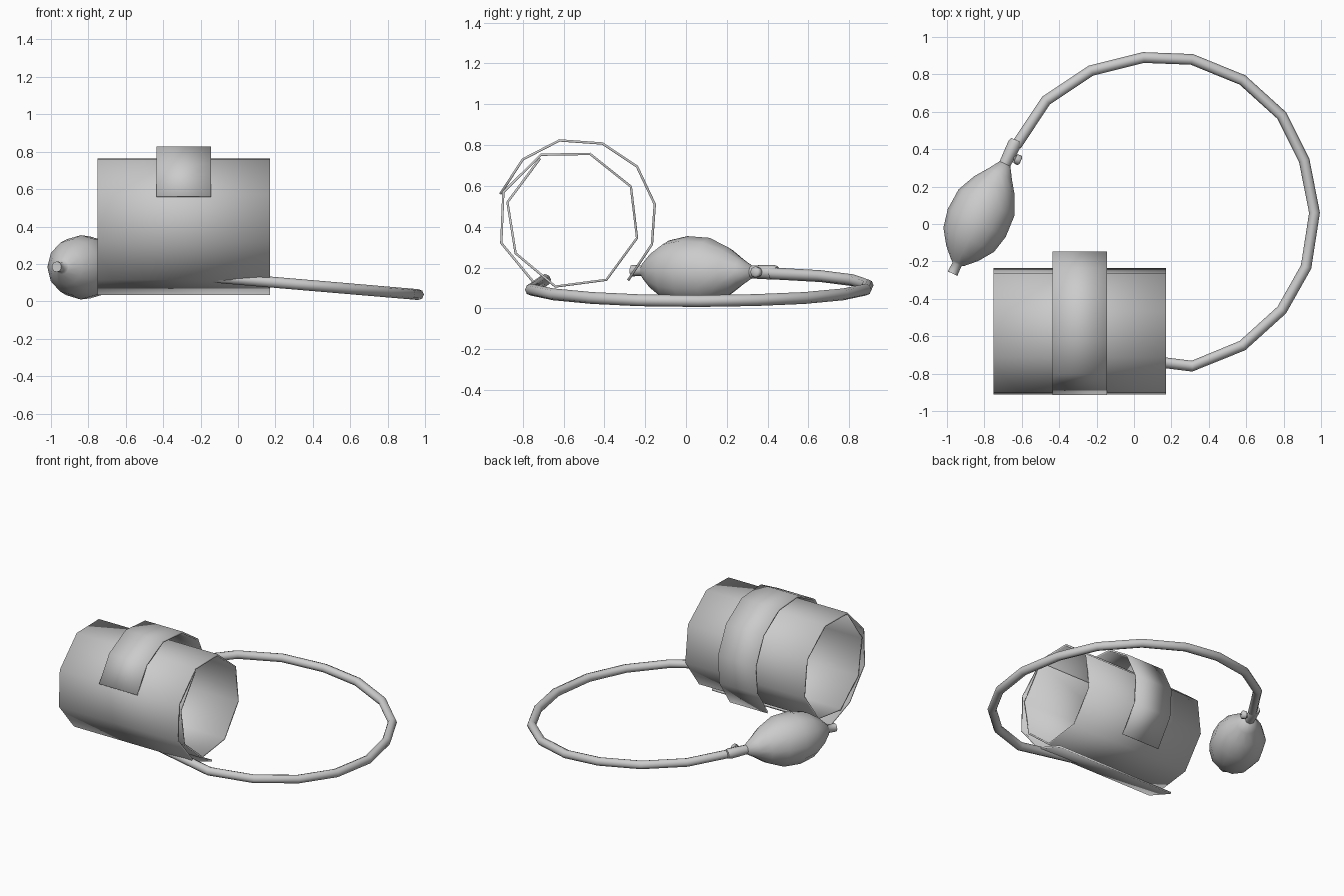
import bpy, bmesh, math
from mathutils import Vector

cube = bpy.data.objects.get("Cube")
if cube:
    bpy.data.objects.remove(cube, do_unlink=True)

grey = bpy.data.materials.new("light_grey")
grey.use_nodes = True
grey.diffuse_color = (0.6, 0.6, 0.6, 1)
grey.node_tree.nodes["Principled BSDF"].inputs["Base Color"].default_value = (0.6, 0.6, 0.6, 1)


def finish(name, bm, angle=60):
    bmesh.ops.recalc_face_normals(bm, faces=bm.faces)
    mesh = bpy.data.meshes.new(name)
    bm.to_mesh(mesh)
    bm.free()
    obj = bpy.data.objects.new(name, mesh)
    bpy.context.collection.objects.link(obj)
    mesh.materials.append(grey)
    bpy.ops.object.select_all(action='DESELECT')
    obj.select_set(True)
    bpy.context.view_layer.objects.active = obj
    bpy.ops.object.shade_smooth_by_angle(angle=math.radians(angle))
    return obj


def sheet(name, profile, x0, x1, thickness):
    """Bent cloth: a (y, z) profile drawn out along x, with thickness."""
    bm = bmesh.new()
    rows = [[bm.verts.new((x, y, z)) for x in (x0, x1)] for y, z in profile]
    for a, b in zip(rows, rows[1:]):
        bm.faces.new((a[0], a[1], b[1], b[0]))
    # thicken by hand-free modifier so that the rims are closed
    obj = finish(name, bm)
    mod = obj.modifiers.new("thickness", 'SOLIDIFY')
    mod.thickness = thickness
    mod.offset = 0
    return obj


def sweep(name, path, radii, sides):
    """Round section carried along a path, capped at both ends."""
    pts = [Vector(p) for p in path]
    bm = bmesh.new()
    rings = []
    for i, (p, r) in enumerate(zip(pts, radii)):
        d = (pts[min(i + 1, len(pts) - 1)] - pts[max(i - 1, 0)]).normalized()
        side = d.cross(Vector((0, 0, 1))).normalized()
        up = side.cross(d)
        angles = [2 * math.pi * k / sides for k in range(sides)]
        rings.append([bm.verts.new(p + r * (math.cos(a) * side + math.sin(a) * up))
                      for a in angles])
    for a, b in zip(rings, rings[1:]):
        for k in range(sides):
            n = (k + 1) % sides
            bm.faces.new((a[k], a[n], b[n], b[k]))
    bm.faces.new(rings[0])
    bm.faces.new(rings[-1])
    return finish(name, bm)


# Cuff: one sheet rolled from the loose bottom flap round to the inner end
cuff = [(-0.53, 0.04), (-0.74, 0.12), (-0.905, 0.32), (-0.895, 0.57),
        (-0.71, 0.753), (-0.47, 0.757), (-0.27, 0.597), (-0.24, 0.345),
        (-0.39, 0.14), (-0.64, 0.107), (-0.835, 0.27), (-0.875, 0.52),
        (-0.715, 0.735)]
sheet("cuff", cuff, -0.75, 0.17, 0.012)

# Closing strap over the cuff
strap = [(-0.91, 0.56), (-0.80, 0.73), (-0.62, 0.823), (-0.41, 0.808),
         (-0.24, 0.695), (-0.153, 0.51), (-0.167, 0.314), (-0.284, 0.137)]
sheet("strap", strap, -0.435, -0.145, 0.012)

# Hose: a loop that climbs steadily from its far side to the bulb
loop = [(-0.25, -0.69), (0.31, -0.76), (0.58, -0.65), (0.79, -0.46),
        (0.92, -0.23), (0.965, 0.06), (0.91, 0.34), (0.79, 0.58),
        (0.58, 0.77), (0.31, 0.88), (0.05, 0.89), (-0.23, 0.82),
        (-0.47, 0.66), (-0.63, 0.42)]
hose = [(x, y, 0.036 + 0.085 * (0.965 - x)) for x, y in loop]
sweep("hose", hose, [0.029] * len(hose), 8)

# Squeeze bulb with its end nozzle, turned about a slanted axis
start = Vector((-0.97, -0.265, 0.185))
axis = Vector((0.43, 0.9, -0.01)).normalized()
bulb = [(0, 0.028), (0.055, 0.026), (0.065, 0.04), (0.12, 0.095), (0.2, 0.15),
        (0.3, 0.172), (0.42, 0.165), (0.52, 0.12), (0.59, 0.07), (0.65, 0.032)]
sweep("bulb", [start + axis * t for t, r in bulb], [r for t, r in bulb], 12)

# Valve between bulb and hose
valve = [(0.62, 0.03), (0.7, 0.034), (0.77, 0.036), (0.79, 0.03)]
sweep("valve", [start + axis * t for t, r in valve], [r for t, r in valve], 8)

# Release knob on the side of the valve
base = start + axis * 0.7
out = Vector((0.9, -0.43, 0.0)).normalized()
knob = [(0, 0.014), (0.035, 0.014), (0.038, 0.026), (0.062, 0.028), (0.07, 0.018)]
sweep("release_knob", [base + out * t for t, r in knob], [r for t, r in knob], 8)
